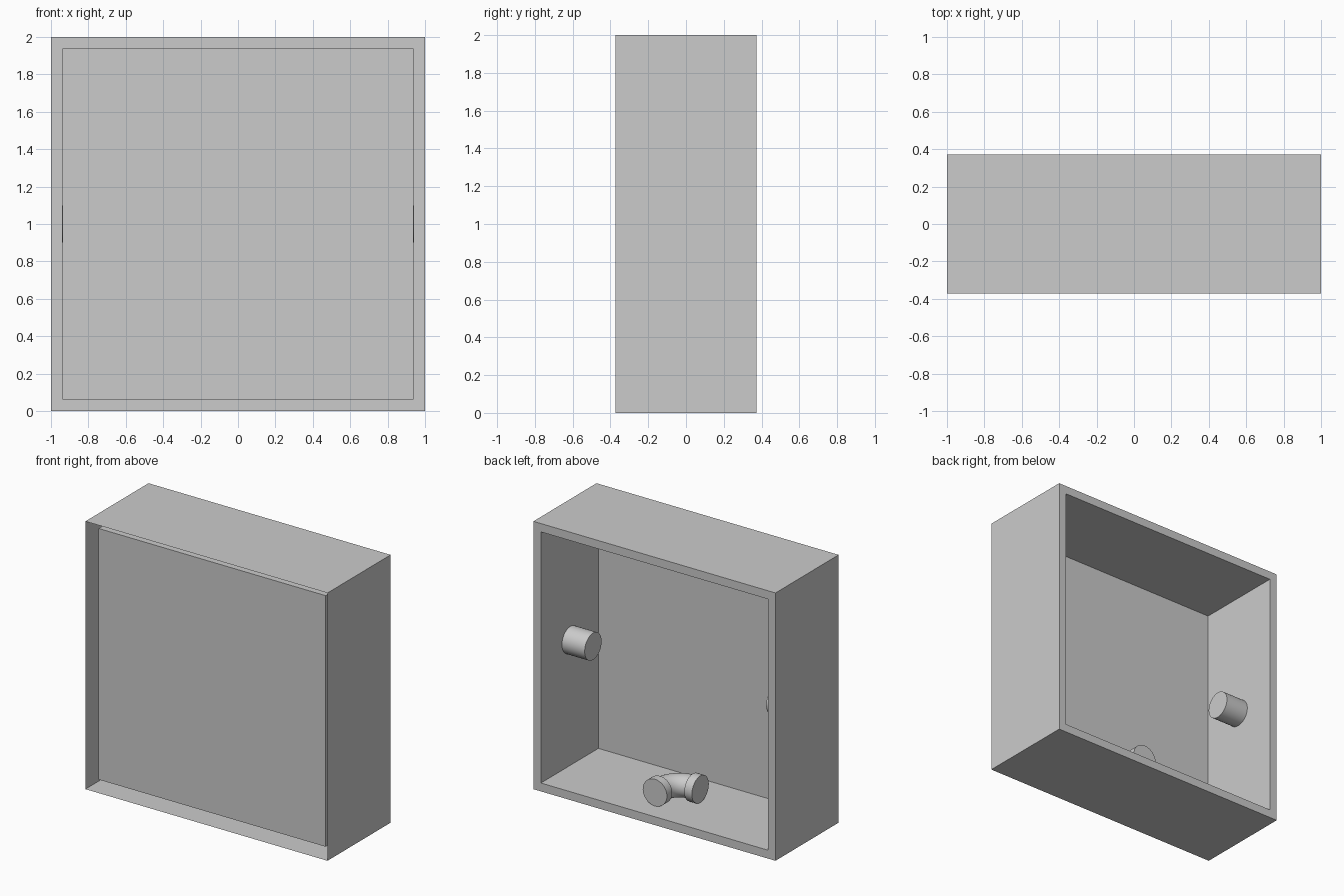
import bpy, bmesh
from math import pi, radians
from mathutils import Vector, Matrix

if "Cube" in bpy.data.objects:
    bpy.data.objects.remove(bpy.data.objects["Cube"])

HALF_Y = 0.3725      # half depth of the casing
WALL = 0.0625        # wall and rim width
PANEL_Y = -0.305     # recessed front panel
SIDES = 48


def add_object(name, bm, smooth=False):
    mesh = bpy.data.meshes.new(name)
    bm.to_mesh(mesh)
    bm.free()
    obj = bpy.data.objects.new(name, mesh)
    bpy.context.collection.objects.link(obj)
    if smooth:
        bpy.ops.object.select_all(action='DESELECT')
        obj.select_set(True)
        bpy.context.view_layer.objects.active = obj
        bpy.ops.object.shade_smooth_by_angle(angle=radians(35))
    return obj


def cylinder(name, start, end, radius):
    a, b = Vector(start), Vector(end)
    turn = (b - a).to_track_quat('Z', 'Y').to_matrix().to_4x4()
    bm = bmesh.new()
    bmesh.ops.create_cone(bm, cap_ends=True, segments=SIDES, radius1=radius,
                          radius2=radius, depth=(b - a).length,
                          matrix=Matrix.Translation((a + b) / 2) @ turn)
    return add_object(name, bm, True)


# Casing: outer walls open at the front, back rim, inner tray closed by the panel
bm = bmesh.new()


def frame(inset, y):
    s, lo, hi = 1 - inset, inset, 2 - inset
    return [bm.verts.new((x, y, z)) for x, z in ((-s, lo), (s, lo), (s, hi), (-s, hi))]


loops = [frame(0, -HALF_Y), frame(0, HALF_Y), frame(WALL, HALF_Y), frame(WALL, PANEL_Y)]
for a, b in zip(loops, loops[1:]):
    for i in range(4):
        j = (i + 1) % 4
        bm.faces.new((a[i], b[i], b[j], a[j]))
bm.faces.new(loops[-1][::-1])
add_object("casing", bm)

# Side stubs on the inner walls
for side, sign in (("left", -1), ("right", 1)):
    cylinder(side + "_stub", (sign * 0.942, 0.025, 1), (sign * 0.75, 0.025, 1), 0.1)

# Elbow pipe resting on the tray floor
corner = Vector((0.095, 0.011, 0.1625))
BEND, REACH = 0.1585, 0.221
bm = bmesh.new()
ring = bmesh.ops.create_circle(
    bm, segments=SIDES, radius=0.083,
    matrix=Matrix.Translation(corner + Vector((0, BEND, 0))) @ Matrix.Rotation(pi / 2, 4, 'X'))
edges = list({e for v in ring["verts"] for e in v.link_edges})
bmesh.ops.spin(bm, geom=ring["verts"] + edges, cent=corner + Vector((-BEND, BEND, 0)),
               axis=(0, 0, 1), angle=-pi / 2, steps=16)
bmesh.ops.recalc_face_normals(bm, faces=bm.faces)
add_object("elbow_tube", bm, True)

# Collars at both elbow ends
for name, d in (("back_collar", Vector((0, 1, 0))), ("side_collar", Vector((-1, 0, 0)))):
    cylinder(name, corner + d * BEND, corner + d * REACH, 0.1)
